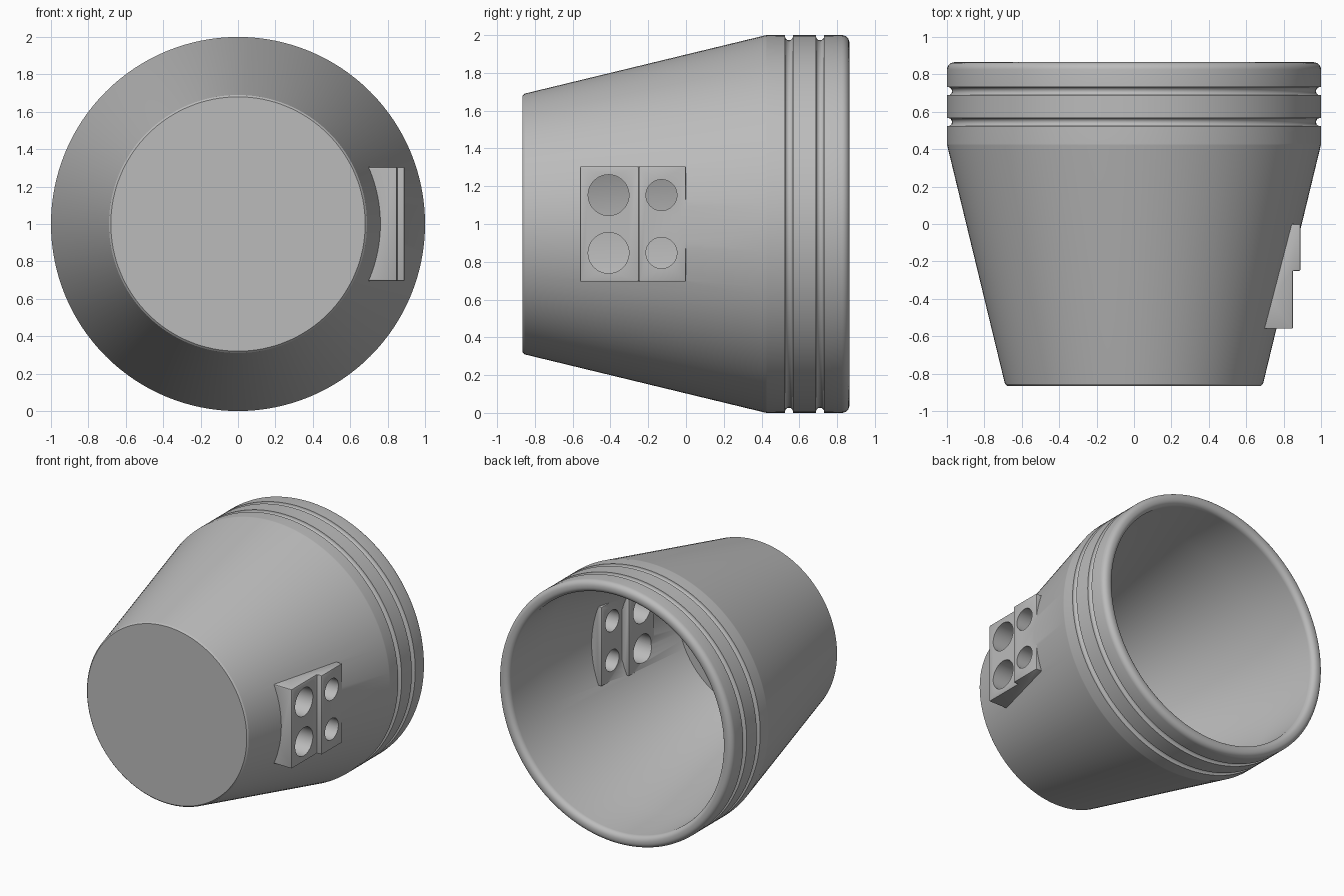
import bpy, bmesh, math
from mathutils import Matrix, Vector

cube = bpy.data.objects.get("Cube")
if cube:
    bpy.data.objects.remove(cube, do_unlink=True)

grey = bpy.data.materials.new("plain_grey")
grey.use_nodes = True
color = (0.5, 0.5, 0.5, 1)
grey.diffuse_color = color
grey.node_tree.nodes["Principled BSDF"].inputs["Base Color"].default_value = color

CENTRE_Z = 1.0


def add_object(name, bm):
    bmesh.ops.recalc_face_normals(bm, faces=bm.faces)
    mesh = bpy.data.meshes.new(name)
    bm.to_mesh(mesh)
    bm.free()
    obj = bpy.data.objects.new(name, mesh)
    mesh.materials.append(grey)
    bpy.context.collection.objects.link(obj)
    return obj


def arc(y, r, radius, start, end, steps):
    """Profile points (y, r) along a circular arc, angles in degrees."""
    angles = [math.radians(start + (end - start) * i / steps) for i in range(steps + 1)]
    return [(y + radius * math.cos(a), r + radius * math.sin(a)) for a in angles]


def apply_boolean(target, tool, operation):
    mod = target.modifiers.new(operation.lower(), 'BOOLEAN')
    mod.operation, mod.solver, mod.object = operation, 'EXACT', tool
    bpy.context.view_layer.objects.active = target
    bpy.ops.object.modifier_apply(modifier=mod.name)
    bpy.data.objects.remove(tool, do_unlink=True)


# Cup shell: a closed-front hollow profile of (y, radius) turned about the y axis
profile = [(-0.865, 0), (-0.865, 0.68), (-0.855, 0.69)]
profile += arc(0.43, 0.96, 0.04, 104, 90, 3)
for groove_y in (0.545, 0.71):
    profile += arc(groove_y, 0.995, 0.022, 167, 373, 8)
profile += arc(0.825, 0.96, 0.04, 90, 0, 6)
profile += arc(0.825, 0.95, 0.04, 0, -90, 6)
profile += [(0.43, 0.91), (-0.78, 0.615), (-0.78, 0)]
bm = bmesh.new()
verts = [bm.verts.new((r, y, CENTRE_Z)) for y, r in profile]
edges = [bm.edges.new(pair) for pair in zip(verts, verts[1:])]
bmesh.ops.spin(bm, geom=verts + edges, cent=(0, 0, CENTRE_Z), axis=(0, 1, 0),
               angle=math.tau, steps=128)
bmesh.ops.remove_doubles(bm, verts=bm.verts, dist=0.0002)
shell = add_object("cup_shell", bm)

# Stepped mounting pad, standing proud of the wall inside and out
outline = [(0.66, -0.56), (0.85, -0.56), (0.85, -0.25), (0.89, -0.25),
           (0.89, 0), (0.72, 0), (0.72, -0.25), (0.66, -0.25)]
bm = bmesh.new()
face = bm.faces.new([bm.verts.new((x, y, CENTRE_Z - 0.305)) for x, y in outline])
ext = bmesh.ops.extrude_face_region(bm, geom=[face])
bmesh.ops.translate(bm, vec=(0, 0, 0.61),
                    verts=[v for v in ext["geom"] if isinstance(v, bmesh.types.BMVert)])
bmesh.ops.bevel(bm, geom=bm.edges[:], offset=0.006, segments=2, affect='EDGES', profile=0.5)
apply_boolean(shell, add_object("mounting_pad", bm), 'UNION')

# Four holes through the pad: a large and a small pair
bm = bmesh.new()
for y, radius in ((-0.41, 0.108), (-0.13, 0.082)):
    for side in (-1, 1):
        place = (Matrix.Translation(Vector((0.77, y, CENTRE_Z + side * 0.153)))
                 @ Matrix.Rotation(math.pi / 2, 4, 'Y'))
        bmesh.ops.create_cone(bm, cap_ends=True, segments=48, radius1=radius,
                              radius2=radius, depth=0.5, matrix=place)
holes = add_object("hole_cutters", bm)
holes.hide_render = True
apply_boolean(shell, holes, 'DIFFERENCE')

# Smooth curved walls, sharp creases
bpy.ops.object.select_all(action='DESELECT')
shell.select_set(True)
bpy.context.view_layer.objects.active = shell
bpy.ops.object.shade_smooth_by_angle(angle=math.radians(30))
